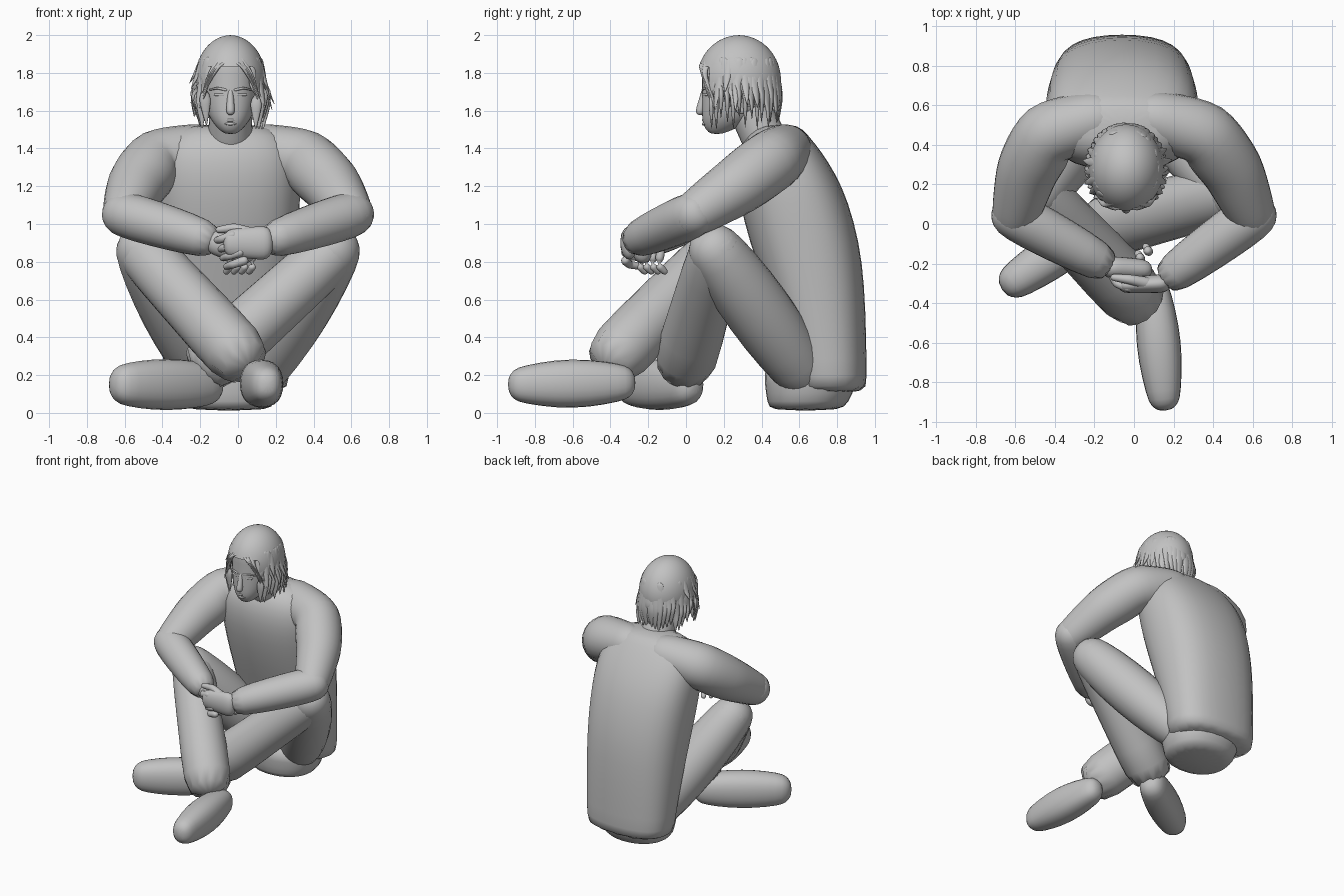
import bpy, bmesh, math, random
from mathutils import Vector

random.seed(4)
cube = bpy.data.objects.get("Cube")
if cube:
    bpy.data.objects.remove(cube, do_unlink=True)

grey = bpy.data.materials.new("plain grey")
grey.use_nodes = True
colour = (.54, .54, .54, 1)
grey.diffuse_color = colour
grey.node_tree.nodes["Principled BSDF"].inputs["Base Color"].default_value = colour

SIDES = (("right", -1), ("left", 1))
HEAD = Vector((-.04, .28, 1.76))


def finish(name, bm):
    """Turn a bmesh into a smooth grey object."""
    bmesh.ops.recalc_face_normals(bm, faces=bm.faces)
    mesh = bpy.data.meshes.new(name)
    bm.to_mesh(mesh)
    bm.free()
    mesh.materials.append(grey)
    for polygon in mesh.polygons:
        polygon.use_smooth = True
    ob = bpy.data.objects.new(name, mesh)
    bpy.context.collection.objects.link(ob)
    subsurf = ob.modifiers.new("smooth", 'SUBSURF')
    subsurf.levels = subsurf.render_levels = 1


def skin(name, rings):
    """Join rings of points into a closed surface."""
    bm = bmesh.new()
    loops = [[bm.verts.new(point) for point in ring] for ring in rings]
    count = len(loops[0])
    for low, high in zip(loops, loops[1:]):
        for k in range(count):
            n = (k + 1) % count
            bm.faces.new((low[k], low[n], high[n], high[k]))
    bm.faces.new(loops[0])
    bm.faces.new(loops[-1])
    finish(name, bm)


def oval(centre, across, upward, sides=12, power=1):
    """Points of an ellipse; a power below one squares it off."""
    ring = []
    for k in range(sides):
        angle = math.tau * k / sides
        c, s = (math.copysign(abs(v) ** power, v) for v in (math.cos(angle), math.sin(angle)))
        ring.append(centre + across * c + upward * s)
    return ring


def tube(name, points, start, end, bulge=0, height=1, open_end=False, sides=12, power=1):
    """Round limb along joints, its radius running from start to end with a swelling between."""
    points = [Vector(p) for p in points]
    spans = len(points) - 1
    steps = spans * 3
    sections = []
    for i in range(steps + 1):
        t = i / steps
        span = min(i // 3, spans - 1)
        centre = points[span].lerp(points[span + 1], t * spans - span)
        sections.append((centre, start + (end - start) * t + bulge * math.sin(math.pi * t)))

    def dome(tip, inner):
        out = (tip[0] - inner[0]).normalized() * tip[1]
        return [(tip[0] + out * math.sin(a), tip[1] * math.cos(a)) for a in (.6, 1.2)]

    first = dome(sections[0], sections[1])[::-1]
    last = [] if open_end else dome(sections[-1], sections[-2])
    sections = first + sections + last
    rings = []
    for i, (centre, radius) in enumerate(sections):
        before, after = sections[max(i - 1, 0)][0], sections[min(i + 1, len(sections) - 1)][0]
        along = (after - before).normalized()
        across = along.cross(Vector((0, 0, 1)))
        across = across.normalized() if across.length > .1 else Vector((1, 0, 0))
        rings.append(oval(centre, across * radius, along.cross(across) * radius * height,
                          sides, power))
    skin(name, rings)


def ball(name, centre, radii, keep):
    """Ellipsoid with only the faces that pass a rule."""
    bm = bmesh.new()
    bmesh.ops.create_uvsphere(bm, u_segments=32, v_segments=20, radius=1)
    drop = [f for f in bm.faces if not keep(f.calc_center_median())]
    bmesh.ops.delete(bm, geom=drop, context='FACES')
    bmesh.ops.scale(bm, vec=radii, verts=bm.verts)
    bmesh.ops.translate(bm, vec=centre, verts=bm.verts)
    finish(name, bm)


def level_ring(x, back, z, width, depth, power):
    """Horizontal ring placed by its back edge."""
    return oval(Vector((x, back - depth / 2, z)), Vector((width, 0, 0)),
                Vector((0, depth / 2, 0)), 16, power)


# Shirt body: hunched back, deep chest and broad square shoulders
rings = []
for t in (0, .05, .2, .4, .55, .7, .8, .88, .94, .98):
    shoulder = math.sqrt(1 - t ** 12)
    depth = (.4 + .2 * math.sin(math.pi * t ** 1.5)) * shoulder
    rings.append(level_ring(-.06, .96 - .4 * t ** 4, .1 + 1.46 * t,
                            (.33 + .1 * t) * shoulder, depth, .8))
skin("shirt_body", rings)

# Trouser seat with a flattened underside
rings = []
for t in (0, .15, .5, 1):
    spread = .7 + .3 * math.sqrt(t)
    rings.append(level_ring(-.05, .82 + .12 * math.sqrt(t), .01 + .28 * t,
                            .31 * spread, .54 * spread, .9))
skin("trouser_seat", rings)

# Folded arms and legs drawn up, crossing at the shins
wrists = {"right": (-.1, -.23, .9), "left": (.13, -.3, .9)}
ankles = {"right": (.08, -.45, .22), "left": (-.24, -.03, .18)}
for side, s in SIDES:
    neck_side = (s * .15 - .04, .53, 1.39)
    shoulder = (s * .4 - .04, .46, 1.34)
    middle = (s * .52 - .02, .27, 1.2)
    elbow = (s * .6, .04, 1.05)
    hip = (s * .15 - .03, .6, .24)
    knee = (s * .5, .16, .85)
    tube(side + "_upper_arm", (neck_side, shoulder, middle, elbow), .15, .125, bulge=.035)
    tube(side + "_forearm", (elbow, wrists[side]), .13, .095, bulge=.01, open_end=True)
    tube(side + "_thigh", (hip, knee), .16, .16, bulge=.03)
    tube(side + "_shin", (knee, ankles[side]), .155, .18, open_end=True)

# Shoes
tube("right_shoe", ((.1, -.35, .16), (.15, -.86, .15)), .09, .09, bulge=.03, height=1.15, power=.85)
tube("left_shoe", ((-.17, 0, .15), (-.59, -.28, .15)), .1, .1, bulge=.02, height=1.2, power=.85)

# Hands, the left laid over the right
tube("left_palm", ((.14, -.3, .9), (-.04, -.31, .9)), .05, .04, height=1.9)
tube("left_thumb", ((.07, -.3, .95), (-.02, -.28, .98), (-.1, -.27, .97)), .035, .02, sides=8)
tube("right_palm", ((-.11, -.22, .9), (.04, -.23, .85)), .06, .055, height=1.2)
for i in range(4):
    finger = Vector((.02 * i - .03, -.32, .94 - .045 * i))
    curl = finger + Vector((-.06, .02, -.02))
    tube("left_finger", (finger, curl, curl + Vector((-.03, .06, -.01))), .027, .02, sides=8)
    finger = Vector((.04 * i - .05, .035 * i - .24, .85))
    curl = finger + Vector((.01, -.01, -.07))
    tube("right_finger", (finger, curl, curl + Vector((-.02, .03, -.03))), .026, .02, sides=8)

# Neck and head: narrow chin filling out to a full skull
x = HEAD.x
tube("neck", ((x, .42, 1.44), (x, .33, 1.62)), .125, .115)
rings = []
for t in (0, .05, .12, .2, .3, .42, .55, .7, .85):
    fill = 1 - (1 - t) ** 6
    depth = .06 + .34 * fill
    front = .08 + .05 * (1 - t) ** 16
    rings.append(level_ring(x, front + depth, 1.475 + t / 2, .03 + .12 * fill, depth, .9))
skin("head", rings)

# Face
tube("nose", ((x, .095, 1.7), (x, .075, 1.6)), .016, .026, sides=8)
for name, z, w in (("upper_lip", 1.55, .035), ("lower_lip", 1.53, .03)):
    tube(name, ((x - w, .1, z), (x, .09, z), (x + w, .1, z)), .003, .003, bulge=.006, sides=8)
for side, s in SIDES:
    tube(side + "_eye", ((x + s * .035, .095, 1.685), (x + s * .08, .11, 1.685)), .008, .008, sides=8)
    tube(side + "_brow", ((x + s * .025, .09, 1.71), (x + s * .07, .095, 1.72),
                          (x + s * .11, .12, 1.71)), .008, .005, sides=8)
    tube(side + "_ear", ((x + s * .15, .29, 1.6), (x + s * .16, .3, 1.68)), .02, .02, height=1.8, sides=8)


# Hair cap, cut high over the forehead and low at the nape
def hair_line(p):
    return p.z > (.32 if p.y < -.7 else -.2 if p.y < -.3 else -.6)


ball("hair_cap", HEAD, (.19, .225, .24), hair_line)


def lock(name, angle, top, bottom, flare, width):
    """Flat tapering strand hanging from the cap at an angle about the head."""
    out = Vector((.18 * math.sin(angle), -.215 * math.cos(angle), 0))
    points = []
    for reach, drop in ((.9, 0), (1.02, .5), (flare, 1)):
        point = HEAD + out * reach
        point.z = top + (bottom - top) * drop
        points.append(point)
    tube(name, points, width, .004, bulge=width / 2, height=.45, sides=6)


# Broad locks around the sides and back
count = 32
for i in range(count):
    angle = math.radians(48 + 264 * i / (count - 1))
    lock("hair_lock", angle, random.uniform(1.8, 1.85), random.uniform(1.5, 1.58),
         random.uniform(.95, 1.08), .04)

# Outward wisps over the ears and a parted fringe sweeping down both temples
for side, s in SIDES:
    for i in range(5):
        lock(side + "_wisp", s * math.radians(60 + 13 * i), 1.86, random.uniform(1.6, 1.75),
             random.uniform(1.15, 1.3), .025)
        root = Vector((x + s * (.01 + .014 * i), .115, 1.87))
        bend = root + Vector((s * .045, .004 * i - .035, -.03 - .01 * i))
        temple = Vector((x + s * (.115 + .008 * i), .1 + .01 * i, 1.75 - .02 * i))
        tip = temple + Vector((s * .02, .015, -.07))
        tube(side + "_fringe", (root, bend, temple, tip), .025, .004, height=.5, sides=6)
